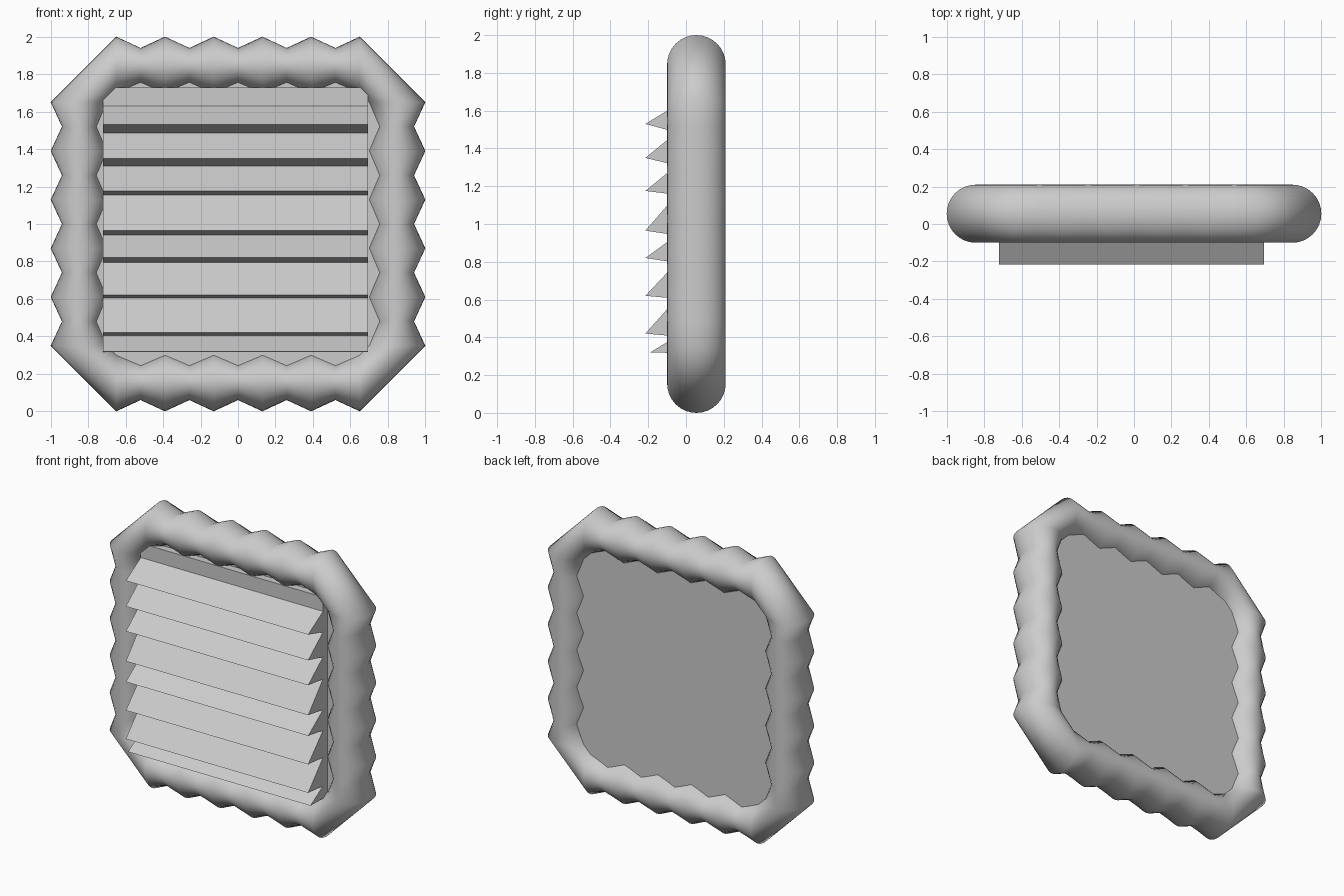
import bpy, bmesh, math

if "Cube" in bpy.data.objects:
    bpy.data.objects.remove(bpy.data.objects["Cube"])

MID = 0.845      # distance of tube centreline from the middle
CY, CZ = 0.055, 1.0


def finish(name, bm):
    bmesh.ops.recalc_face_normals(bm, faces=bm.faces)
    me = bpy.data.meshes.new(name)
    bm.to_mesh(me)
    bm.free()
    ob = bpy.data.objects.new(name, me)
    bpy.context.collection.objects.link(ob)
    return ob


def prism_x(bm, profile, x0, x1):
    # extrude a (y, z) outline along x
    face = bm.faces.new([bm.verts.new((x0, y, z)) for y, z in profile])
    ext = bmesh.ops.extrude_face_region(bm, geom=[face])
    verts = [v for v in ext["geom"] if isinstance(v, bmesh.types.BMVert)]
    bmesh.ops.translate(bm, verts=verts, vec=(x1 - x0, 0, 0))


# Scalloped tube frame: alternating wide and narrow sections on four sides
SEG = 32
bm = bmesh.new()
rings = []
for side in range(4):
    a = side * math.pi / 2
    nx, nz = math.cos(a), math.sin(a)
    for i in range(11):
        t = -0.65 + 0.13 * i
        r = 0.155 if i % 2 == 0 else 0.095
        ring = []
        for k in range(SEG):
            p = 2 * math.pi * k / SEG
            d = MID + r * math.cos(p)
            ring.append(bm.verts.new((nx * d - nz * t,
                                      CY + 0.155 * math.sin(p),
                                      CZ + nz * d + nx * t)))
        rings.append(ring)
for i, a in enumerate(rings):
    b = rings[(i + 1) % len(rings)]
    for k in range(SEG):
        n = (k + 1) % SEG
        bm.faces.new((a[k], a[n], b[n], b[k]))
for f in bm.faces:
    f.smooth = True
finish("scalloped_frame", bm)

# Back panel: octagonal slab with its rim hidden inside the tube
bm = bmesh.new()
s, c = 0.84, 0.65
outline = [(c, s), (s, c), (s, -c), (c, -s), (-c, -s), (-s, -c), (-s, c), (-c, s)]
face = bm.faces.new([bm.verts.new((x, 0.0, CZ + z)) for x, z in outline])
ext = bmesh.ops.extrude_face_region(bm, geom=[face])
bmesh.ops.translate(bm, vec=(0, 0.125, 0),
                    verts=[v for v in ext["geom"] if isinstance(v, bmesh.types.BMVert)])
finish("back_panel", bm)

# Louvred slats: one sawtooth profile of uneven pitch
tips = [1.53, 1.35, 1.175, 0.965, 0.82, 0.62, 0.42]
roots = [1.485, 1.31, 1.155, 0.94, 0.795, 0.605, 0.405]
profile = [(0.05, 1.73), (-0.05, 1.73), (-0.05, 1.63)]
for tip, root in zip(tips, roots):
    profile += [(-0.215, tip), (-0.05, root)]
profile += [(-0.19, 0.32), (0.05, 0.315)]
bm = bmesh.new()
prism_x(bm, profile, -0.72, 0.695)
finish("louvre_slats", bm)
